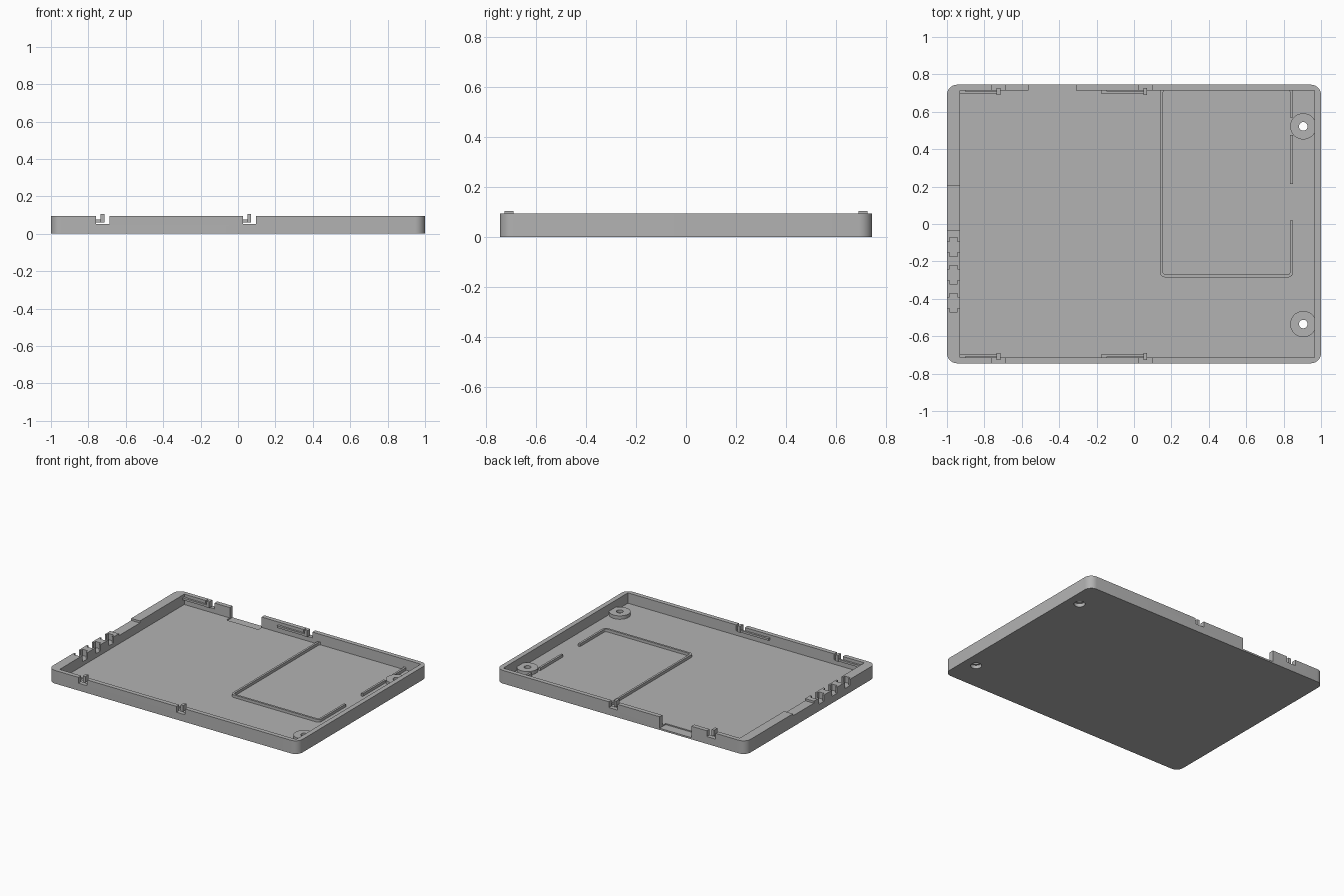
import bpy, bmesh, math

cube = bpy.data.objects.get("Cube")
if cube:
    bpy.data.objects.remove(cube, do_unlink=True)

grey = bpy.data.materials.new("mid grey plastic")
grey.use_nodes = True
GREY = (0.45, 0.45, 0.45, 1)
grey.diffuse_color = GREY
grey.node_tree.nodes["Principled BSDF"].inputs["Base Color"].default_value = GREY

FLOOR, TOP = 0.02, 0.095
X, Y, WALL_Y = 1.0, 0.745, 0.713


def finish(name, bm):
    bmesh.ops.recalc_face_normals(bm, faces=bm.faces)
    mesh = bpy.data.meshes.new(name)
    bm.to_mesh(mesh)
    bm.free()
    mesh.materials.append(grey)
    obj = bpy.data.objects.new(name, mesh)
    bpy.context.collection.objects.link(obj)
    return obj


def box(name, x, y, z, radius=0):
    """Box from min/max pairs, optionally with rounded upright edges."""
    bm = bmesh.new()
    bmesh.ops.create_cube(bm, size=1)
    for v in bm.verts:
        v.co = [a + (c + 0.5) * (b - a) for c, (a, b) in zip(v.co, (x, y, z))]
    if radius:
        upright = [e for e in bm.edges
                   if abs(e.verts[0].co.z - e.verts[1].co.z) > 0.001]
        bmesh.ops.bevel(bm, geom=upright, offset=radius, segments=8,
                        profile=0.5, affect='EDGES')
    return finish(name, bm)


def cylinder(name, x, y, z, r):
    bm = bmesh.new()
    bmesh.ops.create_cone(bm, cap_ends=True, segments=40, radius1=r, radius2=r,
                          depth=z[1] - z[0])
    bmesh.ops.translate(bm, verts=bm.verts, vec=(x, y, sum(z) / 2))
    return finish(name, bm)


def boolean(target, tools, operation='DIFFERENCE'):
    """Apply each tool to the target, then discard the tool."""
    bpy.context.view_layer.objects.active = target
    for tool in tools:
        tool.hide_render = True
        mod = target.modifiers.new("cut", 'BOOLEAN')
        mod.operation, mod.solver, mod.object = operation, 'EXACT', tool
        bpy.ops.object.modifier_apply(modifier=mod.name)
        bpy.data.objects.remove(tool, do_unlink=True)


# Tray shell with rounded corners, hollowed out
tray = box("tray", (-X, X), (-Y, Y), (0, TOP), 0.055)
boolean(tray, [box("hollow", (-0.93, 0.965), (-WALL_Y, WALL_Y), (FLOOR, 0.2))])

# Screw bosses on the right-hand end
bosses = [(0.905, 0.522), (0.905, -0.535)]
boolean(tray, [cylinder("boss", x, y, (0.01, 0.045), 0.07) for x, y in bosses], 'UNION')

# Screw holes with recesses for the heads underneath
cuts = []
for x, y in bosses:
    cuts.append(cylinder("screw_hole", x, y, (-0.02, 0.06), 0.023))
    cuts.append(cylinder("head_recess", x, y, (-0.02, 0.025), 0.037))

# Openings in the back and left walls
cuts.append(box("back_port", (-0.565, -0.31), (0.675, 0.8), (0.012, 0.2)))
cuts.append(box("left_port", (-1.1, -0.9), (-0.035, 0.205), (0.08, 0.2)))

# Button slots: a narrow gap through the wall and a wider pocket within it
for i in range(3):
    y = -0.123 - 0.149 * i
    cuts.append(box("slot", (-1.1, -0.9), (y - 0.028, y + 0.028), (0.05, 0.2)))
    cuts.append(box("pocket", (-0.987, -0.943), (y - 0.05, y + 0.05), (0.05, 0.2)))

# Windows in the long walls in front of the clips
clips = [(-0.93, -0.715), (-0.175, 0.07)]
for start, end in clips:
    for side in (-1, 1):
        y = sorted((side * 0.7, side * 0.8))
        cuts.append(box("clip_window", (end - 0.043, end + 0.027), y, (0.053, 0.2)))
boolean(tray, cuts)

# Snap clips: root on the wall, springy arm, upright hook
for n, (start, end) in enumerate(clips, 1):
    for side, label in ((-1, "front"), (1, "back")):
        def span(a, b):
            return sorted((side * a, side * b))
        box(f"{label}_clip_root_{n}", (start, start + 0.03), span(0.695, 0.716), (0.06, 0.075))
        box(f"{label}_clip_arm_{n}", (start, end), span(0.695, 0.709), (0.06, 0.075))
        box(f"{label}_clip_hook_{n}", (end - 0.02, end), span(0.69, 0.727), (0.06, 0.105))

# Low rib round the battery bay, open on the right
rib = box("bay_rib", (0.14, 0.85), (-0.285, 0.73), (0.015, 0.04), 0.025)
boolean(rib, [
    box("bay_space", (0.155, 0.835), (-0.27, 0.715), (0, 0.1), 0.015),
    box("bay_gap", (0.8, 0.9), (0.02, 0.215), (0, 0.1)),
    box("boss_gap", (0.8, 0.9), (0.475, 0.57), (0, 0.1)),
])

# Smooth the round edges and keep the corners sharp
for obj in (tray, rib):
    bpy.ops.object.select_all(action='DESELECT')
    obj.select_set(True)
    bpy.context.view_layer.objects.active = obj
    bpy.ops.object.shade_smooth_by_angle(angle=math.radians(30))
